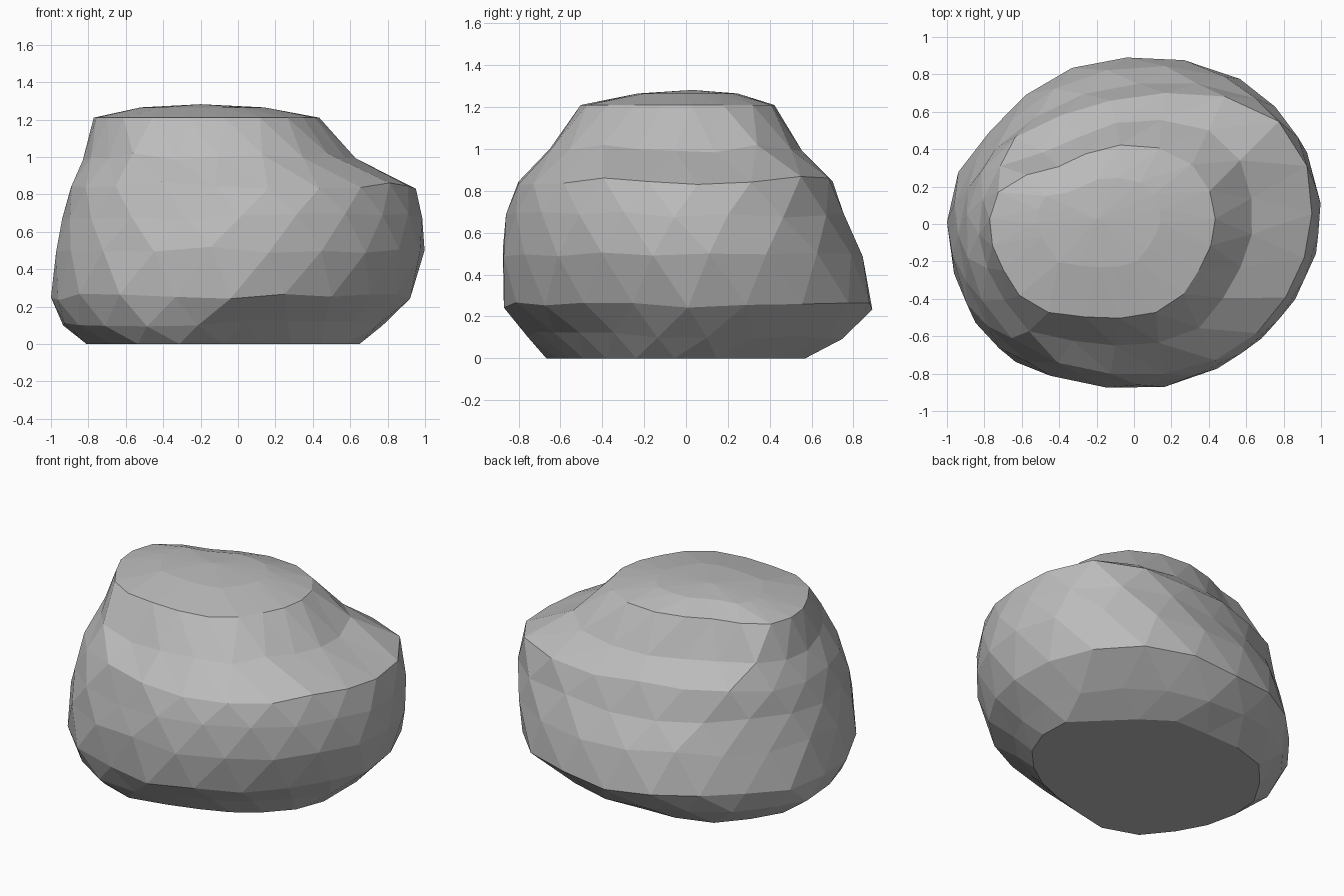
import bpy
import bmesh
import math
import random

random.seed(4)
SIDES = 20

cube = bpy.data.objects.get("Cube")
if cube:
    bpy.data.objects.remove(cube, do_unlink=True)

# Plain stone material
stone = bpy.data.materials.new("stone grey")
stone.use_nodes = True
color = (0.5, 0.5, 0.5, 1)
stone.diffuse_color = color
stone.node_tree.nodes["Principled BSDF"].inputs["Base Color"].default_value = color

# Outline radii, counter-clockwise from +x: base, body, shoulder and plateau
base = [1, 1.04, .96, .98, 1.05, 1, 1.04, 1.08, 1.03, 1.03,
        1, .99, 1, 1.06, 1.03, .9, .85, .86, .89, .95]
body = [1, 1.02, 1.055, 1.075, 1.035, 1, .985, .955, .94, .985,
        1, 1.01, 1.04, 1.05, .99, 1, .98, .96, .96, .97]
shoulder = [1, 1.06, 1.16, 1.17, 1.08, 1, .97, .98, 1.03, 1.01,
            1, 1, 1.03, 1.04, 1, 1, 1, 1, .97, .97]
plateau = [1, 1.04, 1.11, 1.15, 1.08, 1, .87, .86, 1.05, 1.03,
           1, .98, .99, 1.1, 1.01, 1, 1.04, 1.07, .98, .96]
outlines = [base, body, shoulder, plateau]

# Layers: height, left and right reach in x, front and back reach in y,
# and the stage between the outlines
layers = [
    (0, -.81, .65, -.68, .57, 0),
    (.11, -.94, .77, -.78, .74, .4),
    (.25, -1, .92, -.87, .89, 1),
    (.5, -.98, 1, -.89, .84, 1),
    (.68, -.94, .985, -.86, .75, 1.4),
    (.85, -.9, .935, -.81, .68, 2),
    (1, -.83, .63, -.65, .54, 2.6),
    (1.21, -.77, .43, -.5, .41, 3),
    (1.265, -.52, .14, -.23, .24, 3),
]


def sample(outline, position):
    """Radius between two neighbouring outline entries."""
    low = math.floor(position)
    part = position - low
    return outline[low % SIDES] * (1 - part) + outline[(low + 1) % SIDES] * part


def add_ring(bm, index, layer):
    """Irregular ring of points, turned half a step on every other layer."""
    z, x_min, x_max, y_min, y_max, stage = layer
    first = min(int(stage), len(outlines) - 2)
    blend = stage - first
    ring = []
    middle = 0 < index < len(layers) - 2
    for side in range(SIDES):
        position = side + (index % 2) / 2
        angle = math.tau * position / SIDES
        radius = (sample(outlines[first], position) * (1 - blend)
                  + sample(outlines[first + 1], position) * blend)
        wobble = random.uniform(-1, 1) if middle else 0
        x = (x_min + x_max + (x_max - x_min) * radius * math.cos(angle)) / 2
        y = (y_min + y_max + (y_max - y_min) * radius * math.sin(angle)) / 2
        ring.append(bm.verts.new((x, y, z + wobble * .02)))
    return ring


# Rock body: staggered triangles between the layers
bm = bmesh.new()
rings = [add_ring(bm, index, layer) for index, layer in enumerate(layers)]
for index in range(len(rings) - 1):
    lower, upper = rings[index], rings[index + 1]
    for side in range(SIDES):
        after = (side + 1) % SIDES
        if index % 2 == 0:
            bm.faces.new((lower[side], lower[after], upper[side]))
            bm.faces.new((lower[after], upper[after], upper[side]))
        else:
            bm.faces.new((lower[side], upper[after], upper[side]))
            bm.faces.new((lower[side], lower[after], upper[after]))

# Flat underside and shallow crown
bm.faces.new(list(reversed(rings[0])))
crown = bm.verts.new((-.2, .03, 1.282))
for side in range(SIDES):
    bm.faces.new((rings[-1][side], rings[-1][(side + 1) % SIDES], crown))
bmesh.ops.recalc_face_normals(bm, faces=bm.faces)

mesh = bpy.data.meshes.new("rock")
bm.to_mesh(mesh)
bm.free()
mesh.materials.append(stone)
rock = bpy.data.objects.new("rock", mesh)
bpy.context.collection.objects.link(rock)
